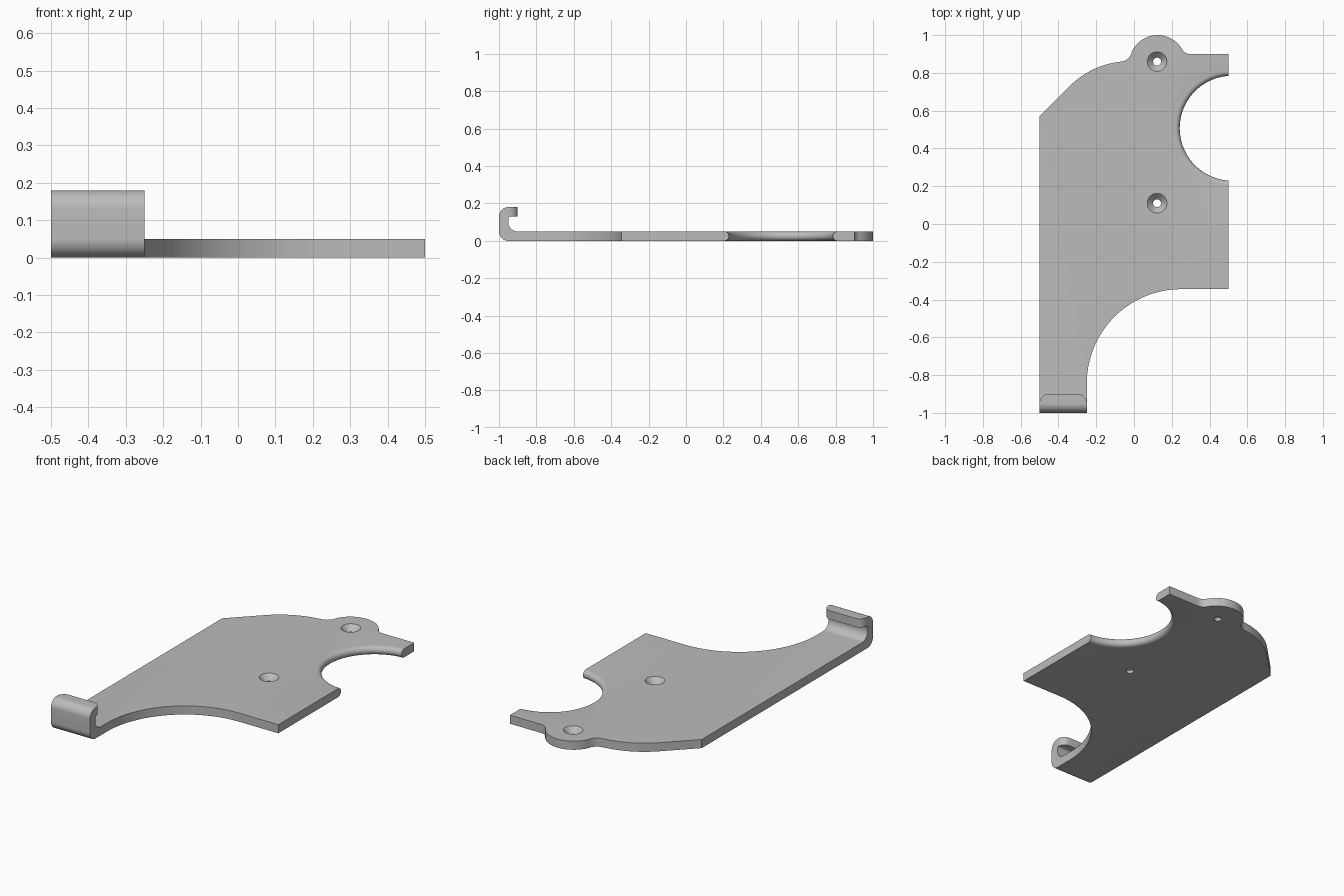
import bpy, bmesh
from math import cos, sin, radians, atan2, degrees, pi

if "Cube" in bpy.data.objects:
    bpy.data.objects.remove(bpy.data.objects["Cube"])

steel = bpy.data.materials.new("plain grey")
steel.diffuse_color = (0.5, 0.5, 0.5, 1)
steel.use_nodes = True
steel.node_tree.nodes["Principled BSDF"].inputs["Base Color"].default_value = steel.diffuse_color


def arc(cx, cy, r, a0, a1, n=16):
    """Points on a circle from angle a0 to a1, in degrees."""
    angles = [radians(a0 + (a1 - a0) * i / n) for i in range(n + 1)]
    return [(cx + r * cos(a), cy + r * sin(a)) for a in angles]


def direction(a, b):
    return degrees(atan2(b[1] - a[1], b[0] - a[0]))


def finish(name, bm):
    bmesh.ops.recalc_face_normals(bm, faces=bm.faces)
    mesh = bpy.data.meshes.new(name)
    bm.to_mesh(mesh)
    bm.free()
    mesh.materials.append(steel)
    ob = bpy.data.objects.new(name, mesh)
    bpy.context.collection.objects.link(ob)
    return ob


def prism(name, pts, lo, hi, axis="z"):
    """Extrude a flat outline along z (points x, y) or x (points y, z)."""
    bm = bmesh.new()
    place = (lambda p: (p[0], p[1], lo)) if axis == "z" else (lambda p: (lo, p[0], p[1]))
    face = bm.faces.new([bm.verts.new(place(p)) for p in pts])
    new = bmesh.ops.extrude_face_region(bm, geom=[face])["geom"]
    shift = (0, 0, hi - lo) if axis == "z" else (hi - lo, 0, 0)
    bmesh.ops.translate(bm, vec=shift, verts=[v for v in new if isinstance(v, bmesh.types.BMVert)])
    return finish(name, bm)


def lathe(name, cx, cy, profile, n):
    """Closed solid of revolution about a vertical axis, profile of (r, z)."""
    bm = bmesh.new()
    rings = [[bm.verts.new((cx + r * cos(2 * pi * i / n), cy + r * sin(2 * pi * i / n), z))
              for i in range(n)] for r, z in profile]
    for a, b in zip(rings, rings[1:]):
        for i in range(n):
            j = (i + 1) % n
            bm.faces.new((a[i], a[j], b[j], b[i]))
    bm.faces.new(rings[0])
    bm.faces.new(rings[-1])
    return finish(name, bm)


def combine(target, cutter, operation):
    mod = target.modifiers.new("cut", "BOOLEAN")
    mod.object, mod.operation, mod.solver = cutter, operation, "EXACT"
    bpy.context.view_layer.objects.active = target
    bpy.ops.object.modifier_apply(modifier=mod.name)
    bpy.data.objects.remove(cutter)


# Side profile: thin plate that curls up into a hook at the front
T = 0.05
profile = [(1.2, 0), (1.2, T)]
profile += arc(-0.90, 0.10, 0.05, 270, 180, 12)
profile += arc(-0.935, 0.115, 0.015, 180, 90, 6)
profile += [(-0.90, 0.13), (-0.90, 0.18)]
profile += arc(-0.95, 0.13, 0.05, 90, 180, 12)
profile += arc(-0.95, 0.05, 0.05, 180, 270, 12)
bracket = prism("hook_plate", profile, -0.7, 0.7, "x")

# Plan outline: cove at the front, rounded shoulder and screw ear at the back
ear, shoulder = (0.125, 0.85), (-0.022, 0.412)
left, right = (-0.0776, 0.929), (0.298, 0.95)
outline = [(-0.5, -1.2), (-0.25, -1.2)]
outline += arc(0.25, -0.845, 0.5, 180, 90, 32)
outline += [(0.5, -0.345), (0.5, 0.9)]
outline += arc(*right, 0.05, 270, direction(right, ear) % 360, 8)
outline += arc(*ear, 0.15, direction(ear, right), direction(ear, left), 28)
outline += arc(*left, 0.07, direction(left, ear), direction(left, shoulder), 8)
outline += arc(*shoulder, 0.45, direction(shoulder, left), 135, 14)
outline += [(-0.5, 0.57)]
combine(bracket, prism("outline_cutter", outline, -0.2, 0.5), "INTERSECT")

# Round bite with a bullnose rim on the right edge
rim = [(0.303 - 0.025 * cos(radians(a)), 0.025 + 0.025 * sin(radians(a)))
       for a in range(-90, 91, 15)]
rim = [(0.303, -0.1)] + rim + [(0.303, 0.15)]
combine(bracket, lathe("bite_cutter", 0.52, 0.507, rim, 96), "DIFFERENCE")

# Countersunk screw holes
for y in (0.86, 0.11):
    sink = [(0.021, -0.1), (0.021, 0.018), (0.052, T), (0.052, 0.15)]
    combine(bracket, lathe("screw_cutter", 0.122, y, sink, 32), "DIFFERENCE")

# Rounded corners on the hook lip
R = 0.045
for side in (-1, 1):
    cx = -0.375 + side * (0.125 - R)
    pts = [(cx + side * x, -0.9 - R + y) for x, y in arc(0, 0, R, 0, 90, 10)]
    pts += [(cx, -0.85), (cx + side * 0.1, -0.85), (cx + side * 0.1, -0.9 - R)]
    combine(bracket, prism("lip_cutter", pts, 0.115, 0.3), "DIFFERENCE")

# Smooth curves, crisp edges
bpy.ops.object.select_all(action="DESELECT")
bracket.select_set(True)
bpy.context.view_layer.objects.active = bracket
bpy.ops.object.shade_smooth_by_angle(angle=radians(30))
